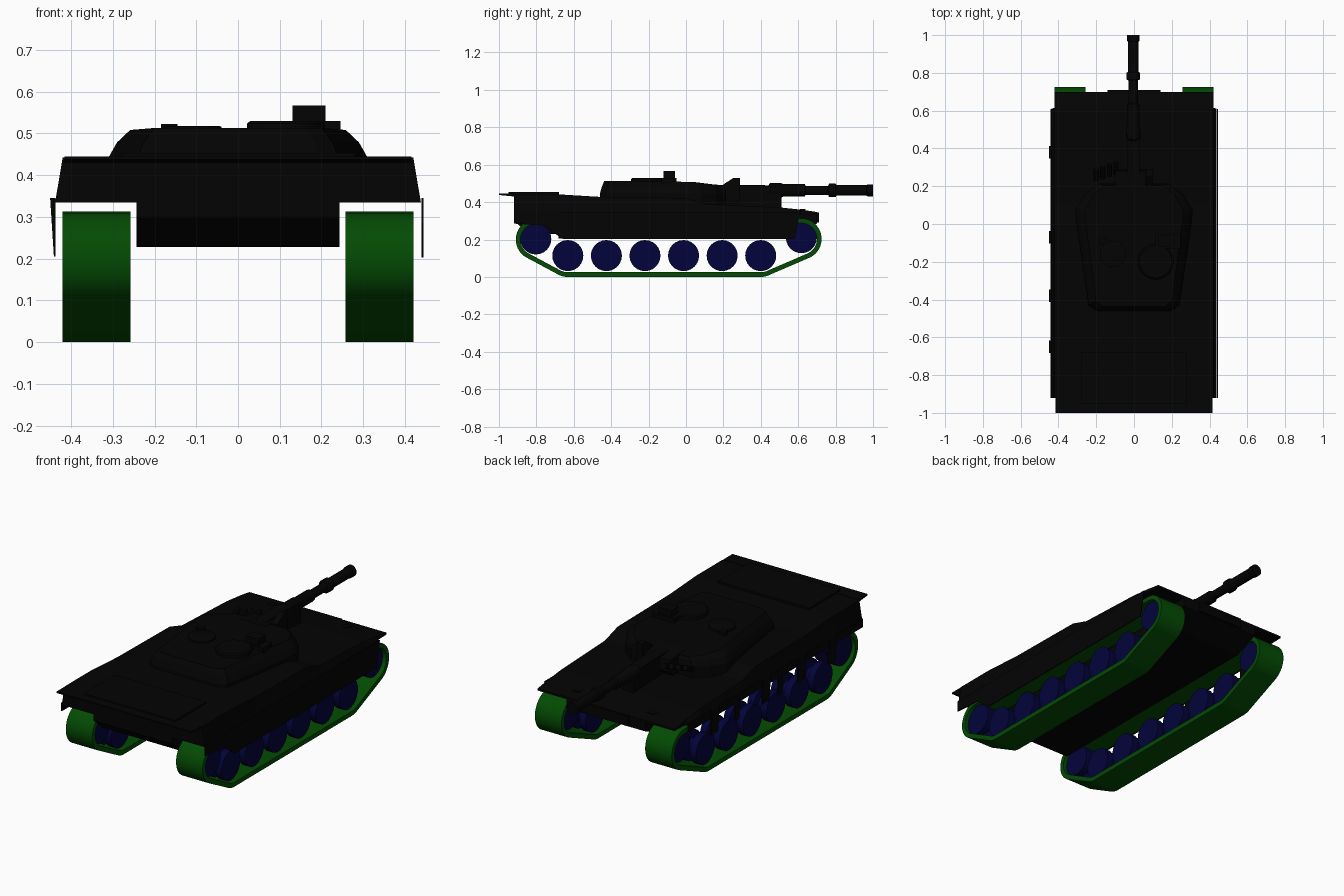
import bpy, bmesh, math
from mathutils import Vector

cube = bpy.data.objects.get("Cube")
if cube:
    bpy.data.objects.remove(cube, do_unlink=True)


def material(name, color):
    m = bpy.data.materials.new(name)
    m.use_nodes = True
    m.diffuse_color = color
    m.node_tree.nodes["Principled BSDF"].inputs["Base Color"].default_value = color
    return m


BLACK = material("hull black", (0.001, 0.001, 0.001, 1))
GREEN = material("track green", (0.001, 0.07, 0.001, 1))
BLUE = material("wheel blue", (0.001, 0.001, 0.045, 1))


def loft(name, rings, mat, closed=False, smooth=False):
    """Skin a list of equal-length rings; cap the ends or join them in a loop."""
    bm = bmesh.new()
    vs = [[bm.verts.new(p) for p in ring] for ring in rings]
    n = len(vs[0])
    pairs = list(zip(vs, vs[1:]))
    if closed:
        pairs.append((vs[-1], vs[0]))
    else:
        bm.faces.new(vs[0])
        bm.faces.new(vs[-1])
    for a, b in pairs:
        for i in range(n):
            j = (i + 1) % n
            bm.faces.new((a[i], a[j], b[j], b[i]))
    bmesh.ops.recalc_face_normals(bm, faces=bm.faces)
    me = bpy.data.meshes.new(name)
    bm.to_mesh(me)
    bm.free()
    ob = bpy.data.objects.new(name, me)
    bpy.context.collection.objects.link(ob)
    me.materials.append(mat)
    if smooth:
        bpy.ops.object.select_all(action='DESELECT')
        ob.select_set(True)
        bpy.context.view_layer.objects.active = ob
        bpy.ops.object.shade_smooth_by_angle(angle=math.radians(35))
    return ob


def side_prism(name, profile, x0, x1, mat=BLACK):
    return loft(name, [[(x, y, z) for y, z in profile] for x in (x0, x1)], mat)


def box(name, x0, x1, y0, y1, z0, z1):
    return side_prism(name, [(y0, z0), (y1, z0), (y1, z1), (y0, z1)], x0, x1)


def lathe(name, center, axis, profile, mat, sides=24):
    """Turn (distance along axis, radius) pairs around the axis."""
    axis = Vector(axis)
    u = axis.orthogonal().normalized()
    v = axis.cross(u)
    turn = [math.tau * i / sides for i in range(sides)]
    rings = [[Vector(center) + axis * d + (u * math.cos(t) + v * math.sin(t)) * r
              for t in turn] for d, r in profile]
    return loft(name, rings, mat, smooth=True)


# Lower hull tub
side_prism("lower_hull", [(-.92, .43), (-.92, .30), (-.84, .23), (.56, .228),
                          (.70, .285), (.70, .34), (.50, .36), (.1, .38), (0, .41)], -.243, .243)

# Upper hull with sloping deck: y, top half width, top height, bottom half width
stations = [(-.92, .42, .442, .438), (-.69, .42, .442, .438), (-.46, .42, .428, .438),
            (0, .42, .422, .438), (.11, .42, .388, .438), (.5, .42, .372, .438),
            (.61, .42, .36, .438), (.615, .42, .36, .422), (.70, .42, .347, .42)]
loft("upper_hull", [[(-b, y, .335), (b, y, .335), (t, y, z), (-t, y, z)]
                    for y, t, z, b in stations], BLACK)
side_prism("rear_overhang", [(-1, .438), (-.92, .43), (-.92, .445), (-1, .445)], -.415, .415)
box("engine_deck", -.28, .28, -.95, -.68, .432, .453)
box("nose_plate", -.14, .14, .69, .71, .29, .345)

# Side skirt on the left, hanging wedge tabs on the right
side_prism("left_skirt", [(-.92, .345), (-.92, .285), (-.76, .275), (-.66, .203),
                          (.58, .203), (.61, .345)], .439, .444)
side_prism("right_skirt_strip", [(-.92, .345), (-.92, .3), (.61, .3), (.61, .345)], -.443, -.437)
for i, (y, w, out) in enumerate([(.38, .032, .45), (.18, .02, .443), (-.07, .032, .45),
                                 (-.2, .02, .443), (-.38, .032, .45), (-.65, .032, .45)]):
    loft(f"right_skirt_tab_{i + 1}", [[(-out, yy, .345), (-.437, yy, .345), (-.437, yy, .205),
                                       (-.441, yy, .205)] for yy in (y - w, y + w)], BLACK)

# Fittings repeated on both sides of the hull
for s, side in ((1, "left"), (-1, "right")):
    box(f"{side}_headlight", s * .21, s * .25, .61, .64, .335, .362)

# Turret: tapered loft of its plan outline
half = [(.20, -.46), (.245, -.43), (.315, .04), (.315, .08), (.265, .16), (.19, .215)]
plan = half + [(-x, y) for x, y in reversed(half)]


def turret_ring(sx, sy, z, drop=0):
    return [(x * sx, y * sy, z - drop * max(0, y)) for x, y in plan]


loft("turret", [turret_ring(.98, 1, .37), turret_ring(.98, 1, .445),
                turret_ring(.92, .98, .48, .04), turret_ring(.82, .95, .513, .12)], BLACK)
lathe("commander_hatch", (.115, -.2, .5), (0, 0, 1), [(0, .095), (.024, .093), (.03, .085)], BLACK)
box("commander_sight_base", .11, .245, -.13, -.05, .5, .53)
box("commander_sight", .13, .21, -.12, -.06, .52, .567)
lathe("loader_hatch", (-.11, -.16, .5), (0, 0, 1), [(0, .07), (.016, .07), (.018, .065)], BLACK)
box("loader_sight", -.185, -.145, -.105, -.078, .5, .522)
side_prism("gunner_sight", [(.2, .4), (.29, .4), (.29, .53), (.255, .53), (.2, .495)], .065, .10)
for i in range(4):
    lathe(f"smoke_launcher_{i + 1}", (-.2 + i * .035, .23 + i * .012, .44), (0, .9, .436),
          [(0, .014), (.07, .014)], BLACK, 10)

# Gun
side_prism("gun_mantlet", [(.15, .39), (.26, .39), (.29, .42), (.28, .48), (.15, .495)], -.1, .06)
side_prism("gun_cradle", [(.2, .36), (.51, .36), (.51, .48), (.38, .49), (.2, .49)], -.036, .03)
lathe("gun_barrel", (-.004, 0, .463), (0, 1, 0),
      [(.15, .03), (.44, .027), (.45, .038), (.51, .038), (.52, .033), (.635, .033), (.64, .024),
       (.76, .024), (.765, .036), (.80, .036), (.805, .028), (.965, .028), (.97, .032), (1, .032)],
      BLACK, 16)

# Running gear
axles = [(-.803, .203), (.617, .21)]
road = [-.632 + i * .2063 for i in range(6)]
corners = [Vector(p) for p in [(-.8, .2), (.615, .203), (road[0], .11), (road[-1], .11)]]


def belt(radius):
    """Outline of a band stretched around the corner wheels."""
    points = []
    for i in range(64):
        t = math.tau * (i + .5) / 64
        n = Vector((math.cos(t), math.sin(t)))
        points.append(max(corners, key=lambda c: c.dot(n)) + n * radius)
    return points


# Paired discs on a narrow hub
wheel_profile = [(-.06, .083), (-.022, .083), (-.018, .045),
                 (.018, .045), (.022, .083), (.06, .083)]
for s, side in ((1, "left"), (-1, "right")):
    xa, xb = s * .257, s * .42
    outer, inner = belt(.11), belt(.085)
    loft(f"{side}_track", [[(xa, *o), (xb, *o), (xb, *i), (xa, *i)]
                           for o, i in zip(outer, inner)], GREEN, closed=True, smooth=True)
    for i, (y, z) in enumerate(axles + [(y, .114) for y in road]):
        kind = ("idler", "sprocket")[i] if i < 2 else f"road_wheel_{i - 1}"
        lathe(f"{side}_{kind}", (s * .339, y, z), (1, 0, 0), wheel_profile, BLUE)
